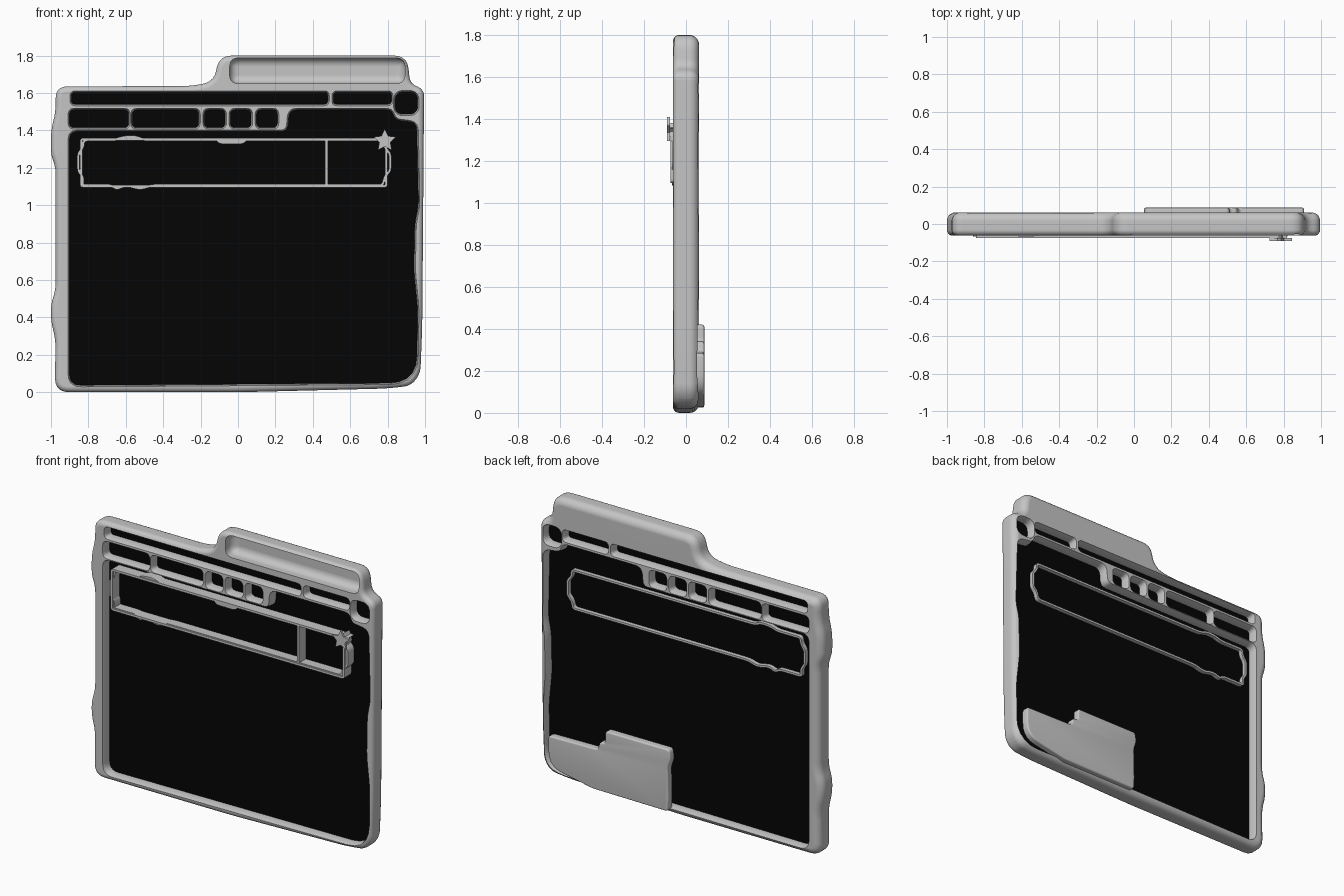
import bpy
import bmesh
import math
from mathutils import Vector

default_cube = bpy.data.objects.get("Cube")
if default_cube:
    bpy.data.objects.remove(default_cube, do_unlink=True)


def make_material(name, value):
    material = bpy.data.materials.new(name)
    material.use_nodes = True
    colour = (value, value, value, 1)
    material.diffuse_color = colour
    shader = next(n for n in material.node_tree.nodes if n.type == 'BSDF_PRINCIPLED')
    shader.inputs["Base Color"].default_value = colour
    return material


grey = make_material("light grey", 0.56)
black = make_material("black", 0.0015)


def box(left, right, bottom, top):
    return [(left, bottom), (right, bottom), (right, top), (left, top)]


def rounded(points, radius, steps=5):
    """Round each corner; a third value in a point overrides the radius."""
    result = []
    count = len(points)
    for i, point in enumerate(points):
        corner = Vector(point[:2])
        before = Vector(points[i - 1][:2]) - corner
        after = Vector(points[(i + 1) % count][:2]) - corner
        reach = point[2] if len(point) > 2 else radius
        reach = min(reach, before.length * 0.48, after.length * 0.48)
        start = corner + before.normalized() * reach
        end = corner + after.normalized() * reach
        for k in range(steps + 1):
            t = k / steps
            result.append(start * (1 - t) ** 2 + corner * 2 * t * (1 - t) + end * t * t)
    return result


def inset(points, distance):
    """Move a closed outline inwards by a fixed distance."""
    count = len(points)
    pts = [Vector(p[:2]) for p in points]
    area = sum(pts[i - 1].cross(pts[i]) for i in range(count))
    side = distance if area > 0 else -distance
    result = []
    for i in range(count):
        a = (pts[i] - pts[i - 1]).normalized()
        b = (pts[(i + 1) % count] - pts[i]).normalized()
        normal = Vector((-a.y - b.y, a.x + b.x)).normalized()
        miter = max(0.5, normal.dot(Vector((-a.y, a.x))))
        result.append(pts[i] + normal * side / miter)
    return result


def slab(name, outlines, front, back, material, front_bevel=0, back_bevel=0, wall=0, flare=0):
    """Extrude outlines in the x-z plane; wall makes a ring, flare widens both ends."""
    bm = bmesh.new()
    sections = 14 if flare else 1
    depths = [front + (back - front) * k / sections for k in range(sections + 1)]
    for outline in outlines:
        made = []
        for loop in [outline, inset(outline, wall)] if wall else [outline]:
            rings = []
            for y in depths:
                widen = flare * min(1, abs(y) / .062) ** 3
                pts = inset(loop, -widen) if flare else loop
                rings.append([bm.verts.new((p[0], y, p[1])) for p in pts])
            made.append(rings)
        strips = [pair for rings in made for pair in zip(rings, rings[1:])]
        if wall:
            strips += [(made[0][k], made[1][k]) for k in (0, -1)]
        else:
            for k in (0, -1):
                bm.faces.new(made[0][k])
        for first, second in strips:
            for i in range(len(first)):
                bm.faces.new((first[i - 1], first[i], second[i], second[i - 1]))
    bmesh.ops.recalc_face_normals(bm, faces=bm.faces)
    for y, size in ((front, front_bevel), (back, back_bevel)):
        if size:
            rim = [e for e in bm.edges if all(abs(v.co.y - y) < 1e-5 for v in e.verts)]
            bmesh.ops.bevel(bm, geom=rim, offset=size, segments=5, profile=0.5,
                            affect='EDGES', clamp_overlap=False)
    bmesh.ops.recalc_face_normals(bm, faces=bm.faces)
    mesh = bpy.data.meshes.new(name)
    bm.to_mesh(mesh)
    bm.free()
    mesh.materials.append(material)
    obj = bpy.data.objects.new(name, mesh)
    bpy.context.collection.objects.link(obj)
    return obj


def activate(obj):
    bpy.ops.object.select_all(action='DESELECT')
    obj.select_set(True)
    bpy.context.view_layer.objects.active = obj


def cut(target, cutter):
    cutter.hide_render = True
    modifier = target.modifiers.new("cut", 'BOOLEAN')
    modifier.operation = 'DIFFERENCE'
    modifier.solver = 'EXACT'
    modifier.object = cutter
    activate(target)
    bpy.ops.object.modifier_apply(modifier=modifier.name)
    bpy.data.objects.remove(cutter, do_unlink=True)


# Folder-shaped frame with a raised tab and slightly wavy sides
frame_outline = rounded([
    (-.975, 1.635), (-.25, 1.637), (-.13, 1.66), (-.1, 1.8), (.905, 1.8),
    (.92, 1.65), (.995, 1.62), (.985, .35), (.975, .1), (.925, .035),
    (.8, .02), (0, 0), (-.98, 0), (-.975, .28), (-1, .38), (-1, .47),
    (-.975, .55), (-.975, 1.2), (-1, 1.27), (-1, 1.4), (-.975, 1.5)], .08)
frame = slab("frame", [frame_outline], -.062, .062, grey, .03, .045)

# Openings with softly rounded rims: main window, title row, button row, corner button
main_opening = rounded([
    (-.9, 1.393), (.265, 1.393), (.275, 1.51), (.82, 1.51), (.84, 1.455),
    (.955, 1.44), (.965, 1), (.945, .9), (.94, .65), (.96, .45),
    (.955, .05, .15), (-.9, .037, .06)], .04)
openings = [main_opening]
for left, right in ((-.89, .48), (.51, .82)):
    openings.append(rounded(box(left, right, 1.54, 1.603), .02))
for left, right in ((-.9, -.585), (-.565, -.21), (-.18, -.07), (-.04, .07), (.1, .21)):
    openings.append(rounded(box(left, right, 1.415, 1.51), .025))
openings.append(rounded(box(.84, .96, 1.487, 1.605), .045))
cut(frame, slab("opening_cutter", openings, -.09, .09, grey, flare=.009))

# Concave scoop in the front of the tab
scoop = rounded(box(-.045, .893, 1.65, 1.787), .05)
cut(frame, slab("scoop_cutter", [scoop], -.2, .015, grey, 0, .045))

# Dark sheet filling the openings, halfway through the frame
panel_outline = rounded([(-.93, 1.613), (.972, 1.613), (.97, .4), (.968, .032, .15),
                         (-.93, .025)], .06)
slab("dark_panel", [panel_outline], -.004, .004, black)

# Address bar: neat ring in front, wavy ring passing through the sheet
address_ring = slab("address_ring", [rounded(box(-.845, .8, 1.095, 1.36), .02)],
                    -.074, 0, grey, wall=.014)
wavy_outline = rounded([
    (-.84, 1.1), (-.68, 1.1), (-.65, 1.08), (-.6, 1.1), (-.52, 1.08), (-.46, 1.1),
    (.78, 1.1), (.79, 1.15), (.82, 1.18), (.82, 1.28), (.79, 1.31), (.79, 1.355),
    (-.5, 1.355), (-.55, 1.375), (-.62, 1.37), (-.66, 1.355), (-.83, 1.355),
    (-.835, 1.31), (-.86, 1.28), (-.86, 1.18), (-.835, 1.15)], .03, 3)
wavy_ring = slab("wavy_ring", [wavy_outline], -.066, .03, grey, wall=.013)
slab("address_divider", [box(.464, .48, 1.1, 1.355)], -.072, 0, grey)
slab("address_clip", [rounded([(-.1, 1.328), (.03, 1.328), (.055, 1.355), (-.125, 1.355)], .02)],
     -.073, 0, grey)

# Star badge on a short stem
centre = Vector((.785, 1.345))
star = []
for i in range(10):
    angle = math.pi / 2 + i * math.pi / 5
    radius = .031 if i % 2 else .063
    star.append(centre + Vector((math.cos(angle), math.sin(angle))) * radius)
slab("star", [star], -.09, -.076, grey)
stem = [centre + (p - centre) * .55 for p in star]
slab("star_stem", [stem], -.08, 0, grey)

# Stepped plate on the back, low on the left
plate_outline = rounded([
    (.91, .285), (.56, .29), (.55, .34), (.51, .34), (.51, .42), (.06, .42),
    (.05, .36), (.07, .3), (.065, .1), (.07, .025), (.6, .03), (.91, .09, .1)], .02)
back_plate = slab("back_plate", [plate_outline], .045, .087, grey, 0, .01)

# Smooth shading with crisp edges
for obj in (frame, wavy_ring, address_ring, back_plate):
    activate(obj)
    bpy.ops.object.shade_smooth_by_angle(angle=math.radians(35))
normals = frame.modifiers.new("even_normals", 'WEIGHTED_NORMAL')
normals.keep_sharp = True
